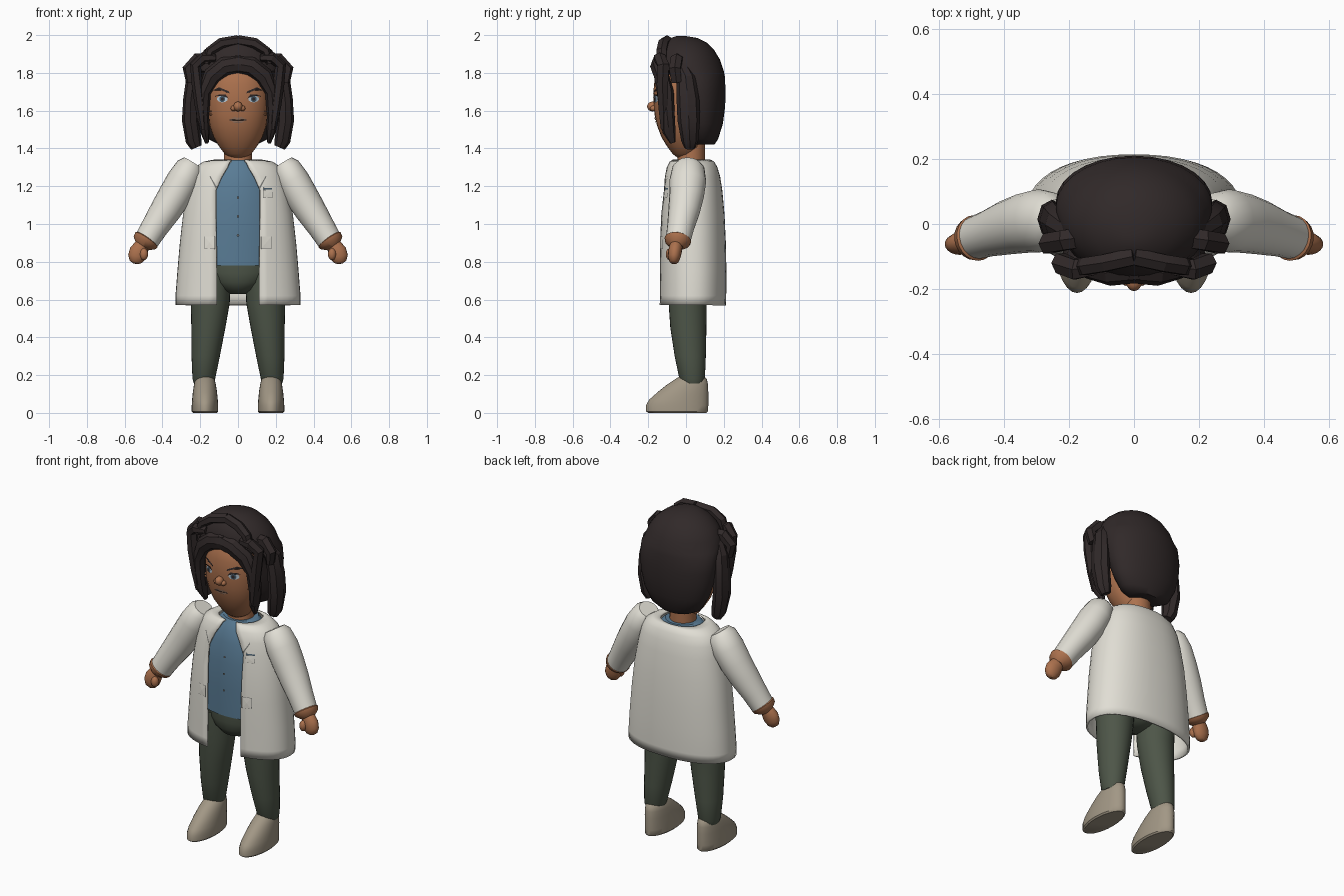
import bpy, bmesh, math
from mathutils import Vector
from mathutils.bvhtree import BVHTree


def material(name, r, g, b):
    m = bpy.data.materials.new(name)
    m.diffuse_color = (r, g, b, 1)
    return m


SKIN = material("brown skin", 0.41, 0.165, 0.075)
HAIR = material("dark hair", 0.030, 0.022, 0.022)
COAT = material("off white cloth", 0.75, 0.73, 0.66)
SHIRT = material("blue cloth", 0.10, 0.20, 0.30)
PANTS = material("dark green cloth", 0.075, 0.092, 0.065)
SHOE = material("taupe leather", 0.36, 0.31, 0.235)
EYE = material("pale eye", 0.48, 0.58, 0.66)
LIP = material("tan lips", 0.36, 0.20, 0.13)
IRIS = material("slate iris", 0.06, 0.10, 0.14)
SEAM = material("grey seam", 0.18, 0.18, 0.17)


def build(name, rings, mat, closed=True, caps=True, angle=40):
    """Skin a list of point rings into one smooth object."""
    bm = bmesh.new()
    vs = [[bm.verts.new(p) for p in r] for r in rings]
    n = len(vs[0])
    for a, b in zip(vs, vs[1:]):
        for i in range(n if closed else n - 1):
            j = (i + 1) % n
            bm.faces.new((a[i], a[j], b[j], b[i]))
    if caps:
        bm.faces.new(vs[0])
        bm.faces.new(vs[-1])
    bmesh.ops.recalc_face_normals(bm, faces=bm.faces)
    me = bpy.data.meshes.new(name)
    bm.to_mesh(me)
    bm.free()
    me.materials.append(mat)
    me.shade_smooth()
    me.set_sharp_from_angle(angle=math.radians(angle))
    ob = bpy.data.objects.new(name, me)
    bpy.context.collection.objects.link(ob)
    return ob


def power(v, e):
    return math.copysign(abs(v) ** e, v)


def oval(z, y0, y1, rx, cx=0, n=28, e=1.0, gap=0):
    """Horizontal oval from y0 to y1; gap leaves an opening at the front."""
    cy, ry = (y0 + y1) / 2, (y1 - y0) / 2
    t0 = math.asin((gap / rx) ** (1 / e)) if gap else 0
    m = n - 1 if gap else n
    ts = [t0 + (2 * math.pi - 2 * t0) * i / m for i in range(n)]
    return [(cx + rx * power(math.sin(t), e), cy - ry * power(math.cos(t), e), z) for t in ts]


def loft(name, rows, mat, cx=0, e=1.0, **kw):
    return build(name, [oval(*r[:4], cx=cx + (r[4] if len(r) > 4 else 0), e=e) for r in rows], mat, **kw)


def sweep(name, path, mat, n=20, ref=(0, 1, 0), s=1, angle=40):
    """Tube through (x, y, z, radius across, radius along ref) stations."""
    pts = [Vector((p[0] * s, p[1], p[2])) for p in path]
    ref = Vector((ref[0] * s, ref[1], ref[2]))
    rings = []
    for i, p in enumerate(path):
        t = (pts[min(i + 1, len(pts) - 1)] - pts[max(i - 1, 0)]).normalized()
        v = (ref - t * ref.dot(t)).normalized()
        u = t.cross(v)
        rings.append([pts[i] + u * p[3] * math.cos(k * math.tau / n)
                      + v * p[4] * math.sin(k * math.tau / n) for k in range(n)])
    return build(name, rings, mat, angle=angle)


def ball(name, c, r, mat, n=16):
    rows = []
    for i in range(9):
        a = math.pi * (0.04 + 0.92 * i / 8)
        k = math.sin(a)
        rows.append(oval(c[2] - r[2] * math.cos(a), c[1] - r[1] * k, c[1] + r[1] * k, r[0] * k, c[0], n))
    return build(name, rows, mat)


def tree(ob):
    return BVHTree.FromPolygons([v.co for v in ob.data.vertices], [p.vertices[:] for p in ob.data.polygons])


def decal(name, pts, mat, surf, off=0.004):
    """Thin patch of front-view points laid on a surface."""
    mid = (sum(p[0] for p in pts) / len(pts), sum(p[1] for p in pts) / len(pts))
    co = []
    for x, z in list(pts) + [mid]:
        hit = surf.ray_cast(Vector((x, -1, z)), Vector((0, 1, 0)))[0]
        co.append((x, (hit.y if hit else -0.1) - off, z))
    n = len(pts)
    me = bpy.data.meshes.new(name)
    me.from_pydata(co, [], [(i, (i + 1) % n, n) for i in range(n)])
    me.materials.append(mat)
    ob = bpy.data.objects.new(name, me)
    bpy.context.collection.objects.link(ob)


def disc(x, z, rx, rz, n=14):
    return [(x + rx * math.cos(k * math.tau / n), z + rz * math.sin(k * math.tau / n)) for k in range(n)]


def box(x0, x1, z0, z1):
    return [(x0, z0), (x1, z0), (x1, z1), (x0, z1)]


# Head and neck
head = loft("head", [(1.352, -.045, .04, .04), (1.37, -.07, .06, .07), (1.41, -.10, .08, .1),
                     (1.46, -.13, .09, .13), (1.52, -.153, .1, .15), (1.58, -.167, .1, .16),
                     (1.66, -.173, .1, .165), (1.74, -.17, .1, .16), (1.81, -.15, .1, .145),
                     (1.87, -.1, .08, .1)], SKIN, e=0.92)
loft("neck", [(1.28, -.05, .1, .08), (1.34, -.045, .1, .075), (1.45, -.04, .1, .075)], SKIN)

# Face
face = tree(head)
ball("nose", (0, -.178, 1.622), (.024, .028, .026), SKIN)
decal("upper_lip", [(-.046, 1.553), (0, 1.55), (.046, 1.553), (.018, 1.567), (0, 1.562), (-.018, 1.567)], LIP, face)
decal("lower_lip", [(-.04, 1.549), (-.02, 1.536), (.02, 1.536), (.04, 1.549), (0, 1.546)], LIP, face)
decal("mouth_line", box(-.046, .046, 1.5485, 1.5525), HAIR, face, .006)
for s in (1, -1):
    ball("nostril", (s * .024, -.172, 1.612), (.015, .018, .015), SKIN)
    decal("eye_white", disc(s * .083, 1.662, .029, .018), EYE, face)
    decal("iris", disc(s * .083, 1.662, .015, .017), IRIS, face, .006)
    decal("pupil", disc(s * .083, 1.662, .008, .009), HAIR, face, .008)
    decal("upper_lash", [(s * x, z) for x, z in ((.05, 1.665), (.066, 1.678), (.1, 1.679), (.122, 1.676),
                                                 (.1, 1.686), (.066, 1.686))], HAIR, face, .007)
    decal("eyebrow", [(s * x, z) for x, z in ((.043, 1.69), (.05, 1.703), (.1, 1.724), (.138, 1.706),
                                              (.1, 1.712))], HAIR, face, .006)
    for z in (1.58, 1.597):
        ball("cheek_mark", (s * .138, -.094, z), (.02, .012, .005), SKIN)

# Hair: main mass, fringe, front curls, hanging side locks
loft("hair_mass", [(1.42, .03, .15, .10), (1.45, .01, .17, .16), (1.53, -.02, .195, .205),
                   (1.62, -.05, .207, .23), (1.70, -.07, .21, .24), (1.785, -.1, .205, .24),
                   (1.81, -.165, .2, .235), (1.87, -.165, .18, .215), (1.92, -.15, .15, .18),
                   (1.96, -.12, .11, .13), (1.985, -.08, .06, .075), (1.995, -.05, 0, .025)], HAIR, angle=50)
for s in (1, -1):
    sweep("fringe", [(-.02, -.145, 1.85, .05, .035), (.07, -.15, 1.835, .05, .04), (.135, -.13, 1.785, .05, .04),
                     (.178, -.11, 1.70, .035, .045), (.188, -.1, 1.58, .035, .04),
                     (.175, -.09, 1.49, .025, .035), (.165, -.07, 1.43, .01, .015)],
          HAIR, 8, (0, 1, 0), s, 30)
    sweep("side_lock", [(.19, -.03, 1.84, .04, .03), (.235, 0, 1.77, .05, .04), (.25, .01, 1.66, .06, .04),
                        (.252, .015, 1.55, .06, .045), (.235, .02, 1.44, .045, .042), (.22, .02, 1.405, .03, .03)],
          HAIR, 8, (1, 0, 0), s, 30)
    sweep("front_curl", [(.12, -.13, 1.88, .02, .03), (.18, -.14, 1.88, .03, .035), (.225, -.12, 1.84, .03, .035),
                         (.215, -.125, 1.74, .03, .035), (.2, -.12, 1.62, .028, .03),
                         (.185, -.12, 1.5, .012, .015)], HAIR, 6, (0, 1, 0), s, 25)
    sweep("temple_tuft", [(.15, -.04, 1.87, .03, .035), (.215, -.05, 1.87, .035, .035),
                          (.265, -.06, 1.82, .03, .035), (.255, -.05, 1.75, .02, .03)], HAIR, 6, (0, 1, 0), s, 25)
    sweep("crown_strand", [(0, -.1, 1.97, .03, .03), (.09, -.12, 1.955, .03, .03),
                           (.15, -.13, 1.915, .025, .03), (.17, -.13, 1.85, .02, .03)], HAIR, 6, (0, 1, 0), s, 25)

# Shirt with collar ring and buttons
shirt = loft("shirt", [(.78, -.125, .15, .24), (.95, -.128, .15, .235), (1.1, -.125, .145, .22),
                       (1.22, -.11, .14, .19), (1.29, -.09, .13, .15), (1.325, -.07, .125, .12),
                       (1.34, -.06, .12, .1)], SHIRT)
front = tree(shirt)
for z in (.94, 1.04, 1.14):
    decal("button", disc(0, z, .007, .007, 8), SEAM, front, .009)

# Open coat
rows = [(.57, -.14, .205, .325, .112), (.62, -.14, .207, .325, .112), (.75, -.14, .208, .315, .112),
        (.9, -.14, .205, .302, .114), (1.05, -.135, .198, .285, .116), (1.18, -.122, .186, .26, .116),
        (1.25, -.112, .175, .243, .085), (1.30, -.098, .16, .22, .055), (1.325, -.085, .145, .18, .045),
        (1.335, -.07, .13, .125, .035)]
coat = build("coat", [oval(*r[:4], n=41, e=0.88, gap=r[4]) for r in rows], COAT, closed=False, caps=False)
sol = coat.modifiers.new("cloth thickness", "SOLIDIFY")
sol.thickness = 0.012
sol.offset = 0

# Lapels and pockets
cloth = tree(coat)
for s in (1, -1):
    decal("lapel_edge", [(s * x, z) for x, z in ((.118, 1.19), (.15, 1.25), (.147, 1.255), (.115, 1.2))],
          SEAM, cloth, .008)
    a, b = sorted((s * .122, s * .178))
    decal("hip_pocket_seam", box(a, b, .868, .935), SEAM, cloth, .0075)
    decal("hip_pocket", box(a + .002, b - .002, .870, .933), COAT, cloth, .009)
decal("chest_pocket_seam", box(.132, .182, 1.138, 1.195), SEAM, cloth, .0075)
decal("chest_pocket", box(.134, .18, 1.140, 1.178), COAT, cloth, .009)
decal("pocket_clip", box(.134, .18, 1.182, 1.19), IRIS, cloth, .009)

# Trousers
loft("hips", [(.63, -.04, .05, .04), (.65, -.085, .09, .09), (.69, -.11, .12, .15), (.74, -.12, .135, .19),
              (.80, -.12, .14, .21)], PANTS)
for s in (1, -1):
    loft("trouser_leg", [(.155, -.02, .09, .052, s * .036), (.18, -.035, .1, .06, s * .036),
                         (.3, -.06, .105, .075, s * .026), (.45, -.083, .108, .09, s * .012),
                         (.58, -.092, .11, .103, s * .002), (.68, -.1, .12, .105, 0),
                         (.76, -.1, .12, .10, -s * .01)], PANTS, cx=s * .145)
    # Shoes
    loft("shoe", [(0, -.2, .108, .062), (.008, -.212, .116, .07), (.04, -.212, .118, .07), (.07, -.195, .118, .068),
                  (.11, -.15, .118, .064), (.15, -.10, .116, .058), (.18, -.055, .11, .05),
                  (.2, -.02, .085, .035)], SHOE, cx=s * .175)
    # Sleeves, wrist cuffs and hands
    sweep("sleeve", [(.238, .015, 1.322, .056, .06), (.253, .013, 1.298, .076, .085), (.29, .01, 1.23, .088, .097),
                     (.335, .003, 1.15, .088, .092), (.385, -.01, 1.07, .082, .084), (.44, -.028, .985, .072, .072),
                     (.485, -.042, .912, .066, .066)], COAT, s=s)
    sweep("wrist_cuff", [(.478, -.041, .925, .055, .055), (.485, -.043, .916, .071, .071),
                         (.495, -.046, .9, .066, .066), (.507, -.05, .878, .036, .036)], SKIN, s=s)
    sweep("hand", [(.49, -.046, .905, .03, .03), (.508, -.052, .885, .04, .034), (.526, -.058, .855, .049, .036),
                   (.536, -.062, .825, .047, .033), (.541, -.064, .8, .033, .024),
                   (.543, -.065, .79, .014, .012)], SKIN, s=s)
    ball("thumb", (s * .498, -.085, .84), (.022, .022, .032), SKIN)
